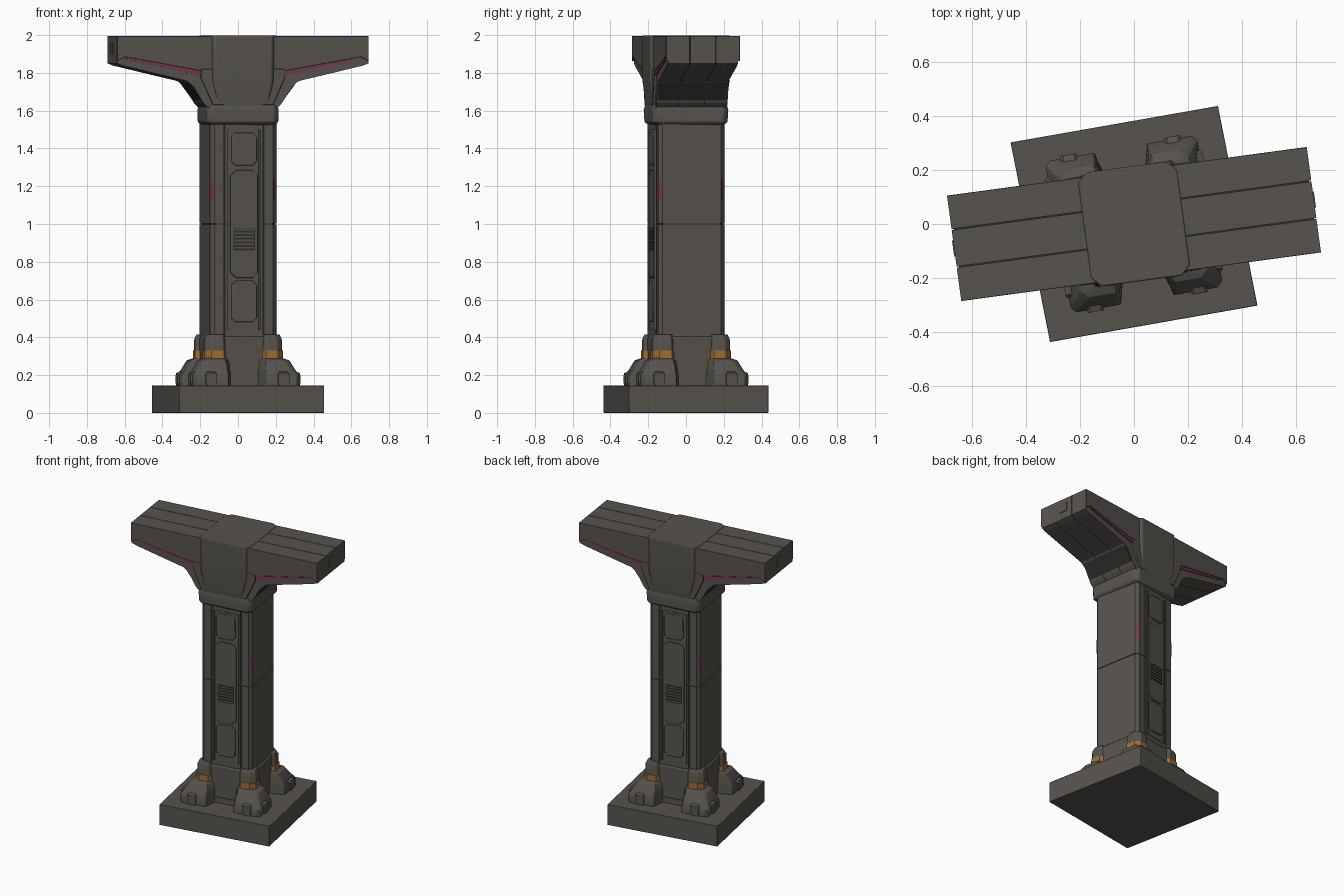
import bpy, bmesh, math
from mathutils import Matrix, Vector

cube = bpy.data.objects.get("Cube")
if cube:
    bpy.data.objects.remove(cube, do_unlink=True)


def material(name, r, g, b):
    m = bpy.data.materials.new(name)
    m.use_nodes = True
    m.diffuse_color = (r, g, b, 1)
    bsdf = m.node_tree.nodes["Principled BSDF"]
    bsdf.inputs["Base Color"].default_value = (r, g, b, 1)
    bsdf.inputs["Roughness"].default_value = 0.8
    return m


GREY = material("warm_grey", 0.095, 0.087, 0.075)
DARK = material("dark_vent", 0.03, 0.028, 0.025)
ORANGE = material("orange_band", 0.36, 0.16, 0.035)
PINK = material("pink_light", 0.2, 0.035, 0.085)

COLUMN = Matrix.Rotation(math.radians(10), 4, "Z")
HEAD = Matrix.Rotation(math.radians(7.7), 4, "Z")
HALF_TURN = Matrix.Rotation(math.pi, 4, "Z")
# maps profile (u, v, depth) to (x, depth, z)
UPRIGHT = Matrix(((1, 0, 0, 0), (0, 0, 1, 0), (0, 1, 0, 0), (0, 0, 0, 1)))


def loft(name, rings, mat, matrix, bevel=0.0):
    """Closed solid through equal-length rings of 3D points."""
    bm = bmesh.new()
    loops = [[bm.verts.new(matrix @ Vector(p)) for p in r] for r in rings]
    n = len(loops[0])
    for a, b in zip(loops, loops[1:]):
        for i in range(n):
            j = (i + 1) % n
            bm.faces.new((a[i], a[j], b[j], b[i]))
    bm.faces.new(loops[0][::-1])
    bm.faces.new(loops[-1])
    bmesh.ops.recalc_face_normals(bm, faces=bm.faces)
    mesh = bpy.data.meshes.new(name)
    bm.to_mesh(mesh)
    bm.free()
    mesh.materials.append(mat)
    ob = bpy.data.objects.new(name, mesh)
    bpy.context.collection.objects.link(ob)
    if bevel:
        mod = ob.modifiers.new("bevel", "BEVEL")
        mod.width, mod.segments = bevel, 2
        mod.limit_method = "ANGLE"
        bpy.ops.object.select_all(action="DESELECT")
        ob.select_set(True)
        bpy.context.view_layer.objects.active = ob
        bpy.ops.object.shade_smooth_by_angle(angle=math.radians(40))
    return ob


def prism(name, pts, lo, hi, mat, matrix, bevel=0.0):
    return loft(name, [[(u, v, d) for u, v in pts] for d in (lo, hi)], mat, matrix, bevel)


def rect(x, y, c=0.0, cx=0.0, cy=0.0):
    """Rectangle of half sizes x, y with corners cut by c."""
    if not c:
        return [(cx + sx * x, cy + sy * y) for sx, sy in ((-1, -1), (1, -1), (1, 1), (-1, 1))]
    out = []
    for sx, sy in ((-1, -1), (1, -1), (1, 1), (-1, 1)):
        a = (cx + sx * x, cy + sy * (y - c))
        b = (cx + sx * (x - c), cy + sy * y)
        out += [a, b] if sx * sy > 0 else [b, a]
    return out


# Ground slab, very slightly skewed
slab = Matrix(((0.768, -0.146, 0, 0), (0.135, 0.739, 0, 0), (0, 0, 1, 0), (0, 0, 0, 1)))
prism("ground_slab", rect(0.5, 0.5), 0, 0.145, GREY, slab, 0.003)

# Pedestal core between the feet
prism("pedestal_core", rect(0.188, 0.188, 0.02), 0.14, 0.405, GREY, COLUMN, 0.008)
for s, side in ((0, "front"), (1, "back")):
    turn = COLUMN @ (HALF_TURN if s else Matrix.Identity(4))
    prism(side + "_kick_plate", rect(0.1, 0.005, 0, 0, -0.19), 0.145, 0.185, GREY, turn)

# Corner feet: each ring is (inner, outer, corner cut, height)
FOOT = ((0.1, 0.285, 0.02, 0.14), (0.102, 0.285, 0.02, 0.195), (0.105, 0.262, 0.025, 0.235),
        (0.11, 0.24, 0.03, 0.278), (0.114, 0.207, 0.03, 0.29), (0.116, 0.205, 0.03, 0.39),
        (0.122, 0.195, 0.03, 0.415))


def corner(inner, outer, cut, z):
    return [(inner, 0.05, z), (outer, inner, z), (outer, outer - cut, z),
            (outer - cut, outer, z), (inner, outer, z), (0.05, inner, z)]


for sx, xn in ((-1, "right"), (1, "left")):
    for sy, yn in ((-1, "front"), (1, "back")):
        flip = COLUMN @ Matrix.Diagonal((sx, sy, 1, 1))
        tag = f"{yn}_{xn}"
        loft(tag + "_foot", [corner(*f) for f in FOOT], GREY, flip, 0.004)
        loft(tag + "_foot_band", [corner(0.113, 0.21, 0.031, z) for z in (0.287, 0.33)],
             ORANGE, flip)
        # toe blocks on both outer faces
        for swap in (False, True):
            m = flip @ Matrix(((0, 1, 0, 0), (1, 0, 0, 0), (0, 0, 1, 0), (0, 0, 0, 1))) if swap else flip
            toe = [[(x, 0.25, z) for x, z in rect(0.035, 0.04, 0.012, 0.195, 0.185)],
                   [(x, 0.295, z) for x, z in rect(0.03, 0.033, 0.01, 0.195, 0.178)]]
            loft(f"{tag}_toe_{'side' if swap else 'end'}", toe, GREY, m)

# Column shaft: chamfered square with two grooves on front and back
H, C, G = 0.178, 0.02, 0.105
half = [(-H, -H + C), (-H + C, -H)]
for g in (-G, G):
    half += [(g - 0.003, -H), (g - 0.003, -H + 0.008), (g + 0.003, -H + 0.008), (g + 0.003, -H)]
half += [(H - C, -H), (H, -H + C)]
shaft = half + [(-x, -y) for x, y in half]
prism("lower_shaft", shaft, 0.4, 0.998, GREY, COLUMN)
prism("upper_shaft", shaft, 1.002, 1.56, GREY, COLUMN)
prism("shaft_seam", rect(0.172, 0.172, C), 0.99, 1.01, DARK, COLUMN)

for turn, side in ((Matrix.Identity(4), "front"), (HALF_TURN, "back")):
    m = COLUMN @ turn @ UPRIGHT

    def plate(name, hx, z0, z1, cut, proud, mat=GREY, base=H - 0.01, bevel=0.0):
        prism(f"{side}_{name}", rect(hx, (z1 - z0) / 2, cut, 0, (z0 + z1) / 2),
              -H - proud, -base, mat, m, bevel)

    # service panels and frame rails
    plate("panel_backing", 0.085, 0.44, 1.5, 0.015, 0.003)
    plate("upper_panel", 0.068, 1.31, 1.485, 0.022, 0.012, bevel=0.004)
    plate("middle_panel", 0.074, 0.715, 1.285, 0.03, 0.008, bevel=0.003)
    plate("lower_panel", 0.068, 0.48, 0.7, 0.022, 0.012, bevel=0.004)
    for sx in (-1, 1):
        prism(f"{side}_panel_rail", rect(0.005, 0.53, 0, sx * 0.084, 0.97),
              -H - 0.009, -H + 0.01, GREY, m)
    # vent with slats
    plate("vent", 0.058, 0.86, 0.98, 0, 0.0095, DARK)
    for i in range(6):
        z = 0.869 + i * 0.0195
        plate(f"vent_slat_{i}", 0.053, z, z + 0.009, 0, 0.014)
    # lights on the column corners
    for sx in (-1, 1):
        a, b = H - C + 0.004, H - 0.004
        strip = [(sx * a, -b), (sx * b, -a), (sx * (b + 0.002), -a - 0.002), (sx * (a + 0.002), -b - 0.002)]
        prism(f"{side}_corner_light", strip, 1.13, 1.225, PINK, COLUMN @ turn)

# Upper collar, flaring out of the shaft
COLLAR = ((0.178, 0.18, 1.525), (0.192, 0.2, 1.54), (0.194, 0.204, 1.605), (0.186, 0.196, 1.635))
loft("upper_collar", [[(x, y, z) for x, y in rect(hx, hy, 0.025)] for hx, hy, z in COLLAR],
     GREY, HEAD, 0.006)

# Central head block
BLOCK = ((0.165, 0.198, 1.62), (0.185, 0.213, 1.76), (0.185, 0.213, 1.998))
loft("head_block", [[(x, y, z) for x, y in rect(hx, hy, 0.035)] for hx, hy, z in BLOCK],
     GREY, HEAD, 0.005)

# Cantilever arms: a core, three planks and lit recesses
ARM = [(0, 1.995), (0.672, 1.995), (0.672, 1.85), (0.64, 1.838), (0.3, 1.757), (0.262, 1.73),
       (0.21, 1.64), (0.185, 1.615), (0, 1.615)]
CORE = [(0, 1.988), (0.664, 1.988), (0.664, 1.856), (0.3, 1.766), (0.2, 1.63), (0, 1.63)]
LIP = [(0.1, 1.995), (0.672, 1.995), (0.672, 1.862), (0.63, 1.885), (0.2, 1.806), (0.1, 1.79)]
LIGHT = [(0.2, 1.782), (0.2, 1.804), (0.62, 1.882), (0.62, 1.872)]
for turn, side in ((Matrix.Identity(4), "left"), (HALF_TURN, "right")):
    m = HEAD @ turn @ UPRIGHT
    prism(side + "_arm_core", CORE, -0.18, 0.18, DARK, m)
    for lo, hi, part in ((-0.187, -0.072, "front"), (-0.068, 0.068, "middle"), (0.072, 0.187, "back")):
        prism(f"{side}_arm_{part}_plank", ARM, lo, hi, GREY, m)
    for sy, part in ((-1, "front"), (1, "back")):
        lo, hi = sorted((sy * 0.18, sy * 0.197))
        prism(f"{side}_arm_{part}_lip", LIP, lo, hi, GREY, m, 0.002)
        lo, hi = sorted((sy * 0.185, sy * 0.194))
        prism(f"{side}_arm_{part}_light", LIGHT, lo, hi, PINK, m)
        # gusset between block and arm
        gusset = [(0.1, 1.63), (0.16, 1.63), (0.225, 1.775), (0.225, 1.82), (0.1, 1.82)]
        lo, hi = sorted((sy * 0.17, sy * 0.2))
        prism(f"{side}_{part}_gusset", gusset, lo, hi, GREY, m, 0.003)
    # locking tab on the arm end
    prism(side + "_end_tab", rect(0.004, 0.03, 0, 0.672, 1.93), -0.03, 0.03, GREY, m)
